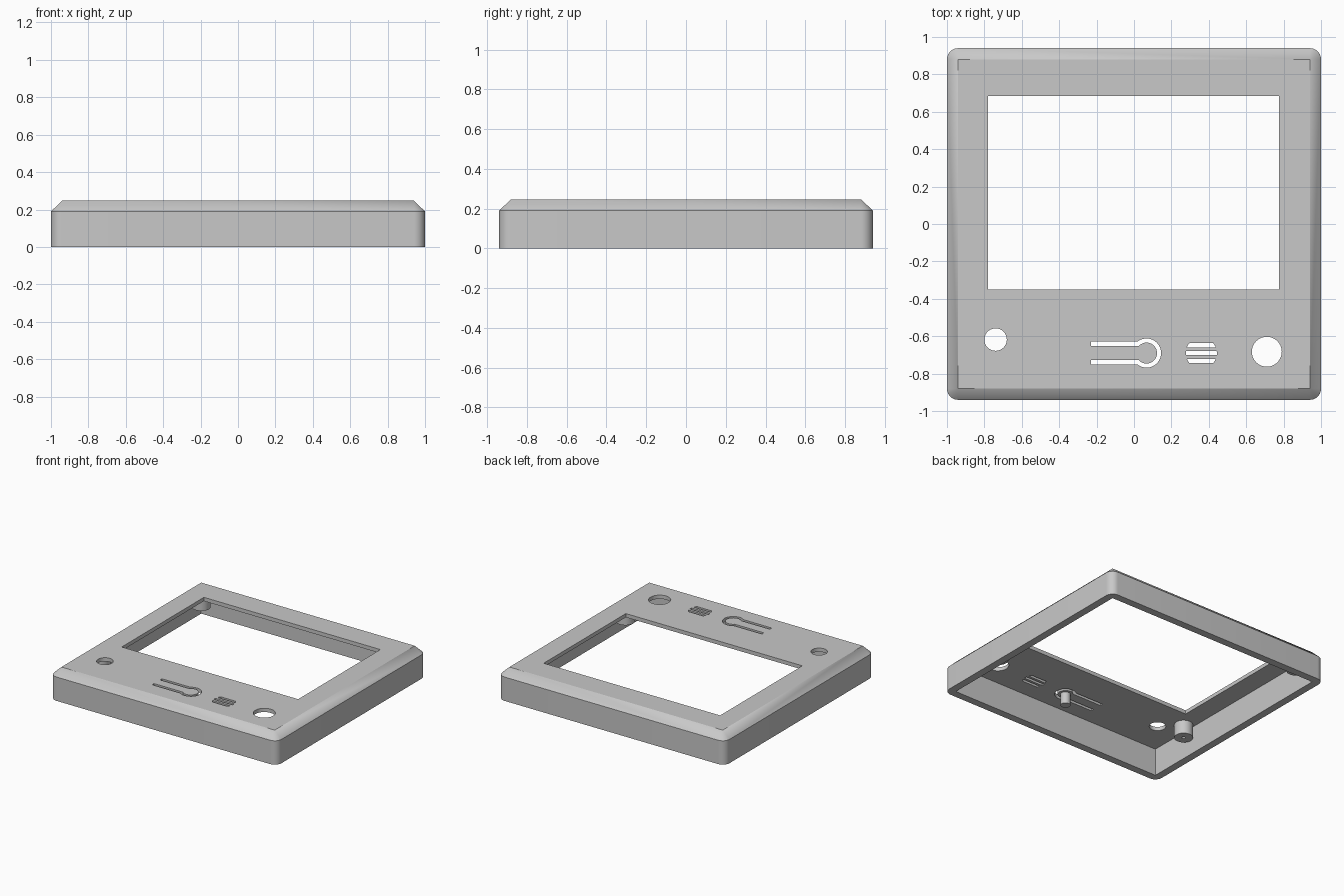
import bpy, bmesh, math
from mathutils import Vector

if "Cube" in bpy.data.objects:
    bpy.data.objects.remove(bpy.data.objects["Cube"], do_unlink=True)

HALF_X, HALF_Y, HEIGHT = 1.0, 0.94, 0.247
WALL, SHOULDER, CEILING = 0.06, 0.19, 0.217

grey = bpy.data.materials.new("plain_grey")
grey.use_nodes = True
grey.diffuse_color = (0.58, 0.58, 0.58, 1)
grey.node_tree.nodes["Principled BSDF"].inputs["Base Color"].default_value = grey.diffuse_color


def make_object(name, bm):
    bmesh.ops.recalc_face_normals(bm, faces=bm.faces)
    mesh = bpy.data.meshes.new(name)
    bm.to_mesh(mesh)
    bm.free()
    mesh.materials.append(grey)
    obj = bpy.data.objects.new(name, mesh)
    bpy.context.collection.objects.link(obj)
    return obj


def activate(obj):
    bpy.ops.object.select_all(action='DESELECT')
    obj.select_set(True)
    bpy.context.view_layer.objects.active = obj


def arc(cx, cy, r, start, end, steps):
    angles = [start + (end - start) * i / steps for i in range(steps + 1)]
    return [(cx + r * math.cos(a), cy + r * math.sin(a)) for a in angles]


def circle(cx, cy, r, steps=40):
    return arc(cx, cy, r, 0, math.tau, steps)[:-1]


def rectangle(x0, x1, y0, y1):
    return [(x0, y0), (x1, y0), (x1, y1), (x0, y1)]


def add_prism(bm, outline, z0, z1):
    low = [bm.verts.new((x, y, z0)) for x, y in outline]
    high = [bm.verts.new((x, y, z1)) for x, y in outline]
    bm.faces.new(low[::-1])
    bm.faces.new(high)
    n = len(low)
    for i in range(n):
        j = (i + 1) % n
        bm.faces.new((low[i], low[j], high[j], high[i]))


def cut(target, bm):
    cutter = make_object("cutter", bm)
    cutter.hide_render = True
    mod = target.modifiers.new("cut", 'BOOLEAN')
    mod.operation, mod.solver, mod.object = 'DIFFERENCE', 'EXACT', cutter
    activate(target)
    bpy.ops.object.modifier_apply(modifier=mod.name)
    bpy.data.objects.remove(cutter, do_unlink=True)


def smooth(obj):
    activate(obj)
    bpy.ops.object.shade_smooth_by_angle(angle=math.radians(30))


# Outer block: rounded corners, with the chamfer narrowing to a sharp rectangle
bm = bmesh.new()
for i, (sx, sy) in enumerate([(1, 1), (-1, 1), (-1, -1), (1, -1)]):
    cx, cy = sx * (HALF_X - WALL), sy * (HALF_Y - WALL)
    for x, y in arc(cx, cy, WALL, i * math.pi / 2, (i + 1) * math.pi / 2, 10):
        bm.verts.new((x, y, 0))
        bm.verts.new((x, y, SHOULDER))
    bm.verts.new((cx, cy, HEIGHT))
bmesh.ops.convex_hull(bm, input=bm.verts)
bmesh.ops.dissolve_limit(bm, angle_limit=0.01, verts=bm.verts, edges=bm.edges)
cover = make_object("cover", bm)

# Hollow underside
bm = bmesh.new()
ix, iy = HALF_X - WALL, HALF_Y - WALL
add_prism(bm, rectangle(-ix, ix, -iy, iy), -0.1, CEILING)
cut(cover, bm)

# Openings through the top: screen window, round holes, button slot, grille
openings = [rectangle(-0.78, 0.775, -0.35, 0.685),
            circle(-0.74, -0.618, 0.06),
            circle(0.71, -0.683, 0.08)]

# Slot around the flexible button: two arms joined by a ring
bx, by, outer, inner, arm_out, arm_in = 0.067, -0.69, 0.078, 0.056, 0.062, 0.038
a_out = math.pi - math.asin(arm_out / outer)
a_in = math.pi - math.asin(arm_in / inner)
arm_end = -0.23
openings.append([(arm_end, by - arm_in), (arm_end, by - arm_out)]
                + arc(bx, by, outer, -a_out, a_out, 36)
                + [(arm_end, by + arm_out), (arm_end, by + arm_in)]
                + arc(bx, by, inner, a_in, -a_in, 36))

# Grille bars bounded by a circle
grille_r = 0.083
for mid in (-0.042, 0, 0.042):
    a0 = math.asin((mid - 0.011) / grille_r)
    a1 = math.asin((mid + 0.011) / grille_r)
    openings.append(arc(0.36, by, grille_r, a0, a1, 4)
                    + arc(0.36, by, grille_r, math.pi - a1, math.pi - a0, 4))

bm = bmesh.new()
for outline in openings:
    add_prism(bm, outline, CEILING - 0.05, HEIGHT + 0.05)
cut(cover, bm)
smooth(cover)

# Screw bosses with blind pilot holes
for side, sx in (("right", -1), ("left", 1)):
    for end, y in (("front", -0.48), ("back", 0.78)):
        bm = bmesh.new()
        add_prism(bm, circle(sx * 0.87, y, 0.068, 32), 0.11, CEILING + 0.005)
        boss = make_object(f"screw_boss_{end}_{side}", bm)
        bm = bmesh.new()
        add_prism(bm, circle(sx * 0.87, y, 0.013, 16), 0.05, 0.19)
        cut(boss, bm)
        smooth(boss)

# Stem under the flexible button
bm = bmesh.new()
add_prism(bm, circle(bx, by, 0.036, 28), 0.125, CEILING + 0.005)
smooth(make_object("button_stem", bm))
